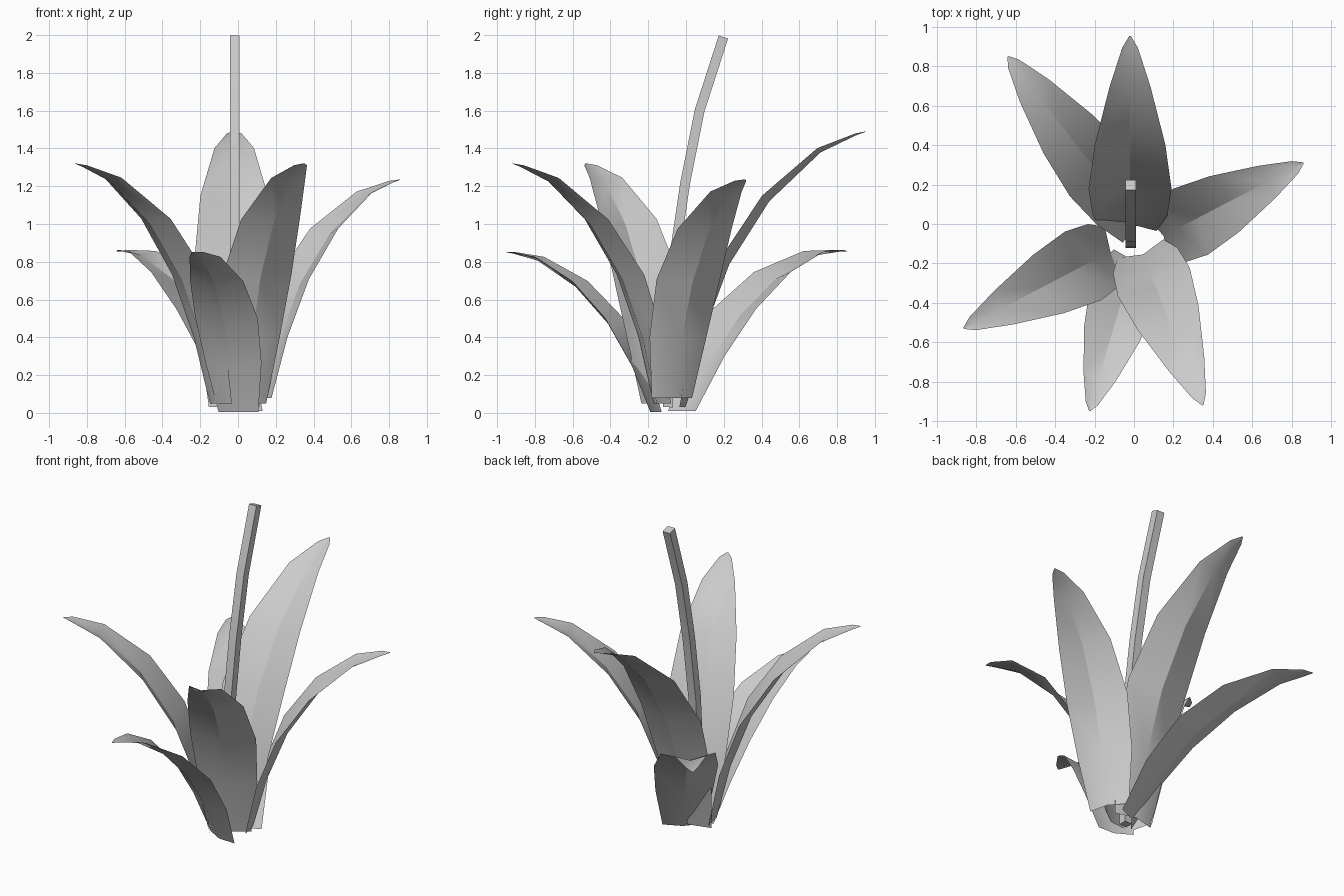
import bpy, math
from mathutils import Vector

if "Cube" in bpy.data.objects:
    bpy.data.objects.remove(bpy.data.objects["Cube"])

# Leaf midrib shape: (segment length, angle relative to the base-tip chord)
SEGS = [(.40, 20), (.40, 13), (.40, 1), (.38, -13), (.21, -31), (.06, -36)]
HALF = [.135, .19, .212, .18, .105, .04, .004]   # half widths per station
FOLD = .27                                       # channel depth / half width


def make_object(name, verts, faces):
    me = bpy.data.meshes.new(name)
    me.from_pydata(verts, [], faces)
    ob = bpy.data.objects.new(name, me)
    bpy.context.collection.objects.link(ob)
    return ob


def shade(ob, angle=30):
    bpy.ops.object.select_all(action='DESELECT')
    ob.select_set(True)
    bpy.context.view_layer.objects.active = ob
    bpy.ops.object.shade_smooth_by_angle(angle=math.radians(angle))


def leaf(name, base, tip):
    """Folded leaf blade arching from base to tip."""
    base, tip = Vector(base), Vector(tip)
    # normalised arch, then fitted exactly onto the chord
    pts = [Vector((0, 0))]
    for l, a in SEGS:
        a = math.radians(a)
        pts.append(pts[-1] + Vector((math.cos(a), math.sin(a))) * l)
    end = pts[-1]
    rot = math.atan2(end.y, end.x)
    chord = tip - base
    k = chord.length / end.length
    u = chord.normalized()
    side = Vector((0, 0, 1)).cross(u).normalized()
    v = u.cross(side)                            # up and inward
    c, s = math.cos(-rot), math.sin(-rot)
    pts = [Vector((p.x * c - p.y * s, p.x * s + p.y * c)) * k for p in pts]
    rib = [base + u * p.x + v * p.y for p in pts]
    wk = math.sqrt(k)
    verts, faces = [], []
    for i, p in enumerate(rib):
        t = (rib[min(i + 1, len(rib) - 1)] - rib[max(i - 1, 0)]).normalized()
        n = t.cross(side)
        w = HALF[i] * wk
        if i == 0:
            n.z = 0                              # level cut at the base
        verts += [p + side * w + n * w * FOLD, p, p - side * w + n * w * FOLD]
    for i in range(len(rib) - 1):
        for j in range(2):
            a = i * 3 + j
            faces.append((a, a + 3, a + 4, a + 1))
    shade(make_object(name, verts, faces))


# Six leaves
LEAVES = [
    ("leaf_back", (-.02, 0, .03), (-.02, .955, 1.49)),
    ("leaf_back_left", (.02, 0, .01), (-.64, .85, .855)),
    ("leaf_right", (.15, -.06, .08), (.86, .31, 1.235)),
    ("leaf_left", (-.12, -.14, .05), (-.865, -.53, 1.32)),
    ("leaf_front_left", (-.005, -.185, .005), (-.225, -.95, .85)),
    ("leaf_front_right", (.045, -.155, .05), (.35, -.92, 1.32)),
]
for args in LEAVES:
    leaf(*args)

# Square bent stalk
path = [(-.095, .03), (-.09, .4), (-.063, .82), (-.004, 1.22), (.072, 1.6), (.198, 1.99)]
X, R = -.017, .026
verts, faces = [], []
for i, (y, z) in enumerate(path):
    a, b = path[max(i - 1, 0)], path[min(i + 1, len(path) - 1)]
    d = Vector((b[0] - a[0], b[1] - a[1])).normalized()
    for sx, sn in ((-1, -1), (1, -1), (1, 1), (-1, 1)):
        verts.append((X + sx * R, y + sn * R * d.y, z - sn * R * d.x))
for i in range(len(path) - 1):
    for j in range(4):
        a, b = i * 4 + j, i * 4 + (j + 1) % 4
        faces.append((a, b, b + 4, a + 4))
n = len(verts)
faces += [(3, 2, 1, 0), (n - 4, n - 3, n - 2, n - 1)]
shade(make_object("stalk", verts, faces))
